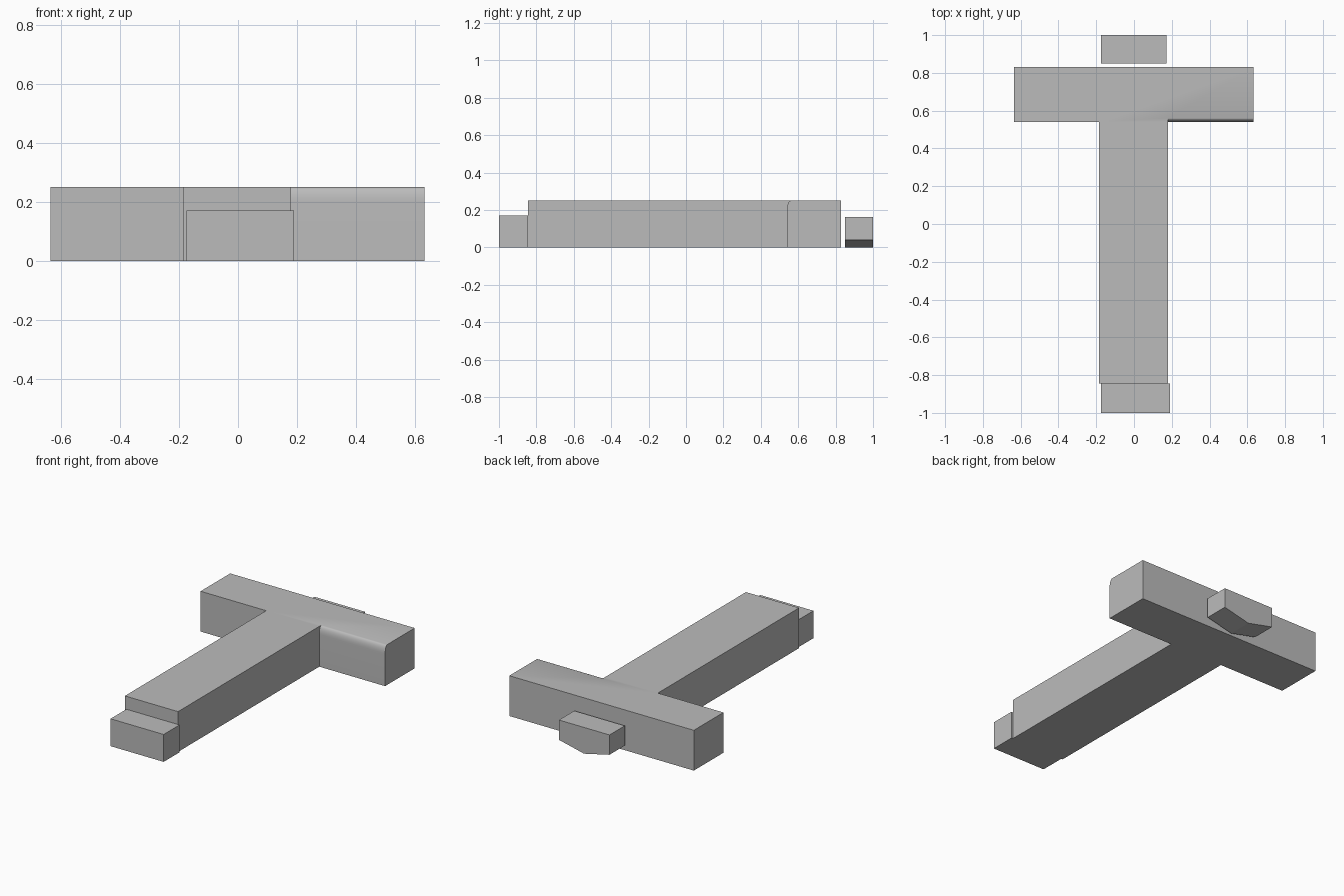
import bpy
import bmesh
from math import cos, sin, pi, radians
from mathutils import Vector

cube = bpy.data.objects.get("Cube")
if cube:
    bpy.data.objects.remove(cube, do_unlink=True)

grey = bpy.data.materials.new("plain grey")
grey.use_nodes = True
colour = (0.5, 0.5, 0.5, 1)
grey.diffuse_color = colour
grey.node_tree.nodes["Principled BSDF"].inputs["Base Color"].default_value = colour


def prism(name, points, sweep):
    """Extrude a closed 3D outline along a vector."""
    bm = bmesh.new()
    face = bm.faces.new([bm.verts.new(p) for p in points])
    grown = bmesh.ops.extrude_face_region(bm, geom=[face])["geom"]
    verts = [g for g in grown if isinstance(g, bmesh.types.BMVert)]
    bmesh.ops.translate(bm, verts=verts, vec=Vector(sweep))
    bmesh.ops.recalc_face_normals(bm, faces=bm.faces)
    mesh = bpy.data.meshes.new(name)
    bm.to_mesh(mesh)
    bm.free()
    mesh.materials.append(grey)
    obj = bpy.data.objects.new(name, mesh)
    bpy.context.collection.objects.link(obj)
    return obj


# T-shaped body: long stem with a crossbar
stem_l, stem_r, bar_l, bar_r = -0.185, 0.18, -0.635, 0.632
front, inner, back, height = -0.845, 0.54, 0.83, 0.25
outline = [(stem_l, front), (stem_r, front), (stem_r, inner), (bar_r, inner),
           (bar_r, back), (bar_l, back), (bar_l, inner), (stem_l, inner)]
body = prism("t_shaped_body", [(x, y, 0) for x, y in outline], (0, 0, height))

# Rounded upper front edge on one arm of the crossbar
depth, drop, steps = 0.02, 0.05, 6
arc = [(stem_r, inner + depth * (1 - cos(a)), height - drop * (1 - sin(a)))
       for a in (pi / 2 * i / steps for i in range(steps + 1))]
outside = [(stem_r, inner + depth, height + 0.1),
           (stem_r, inner - 0.1, height + 0.1),
           (stem_r, inner - 0.1, height - drop)]
cutter = prism("edge_cutter", arc + outside, (0.6, 0, 0))
cutter.hide_render = True

cut = body.modifiers.new("rounded edge", "BOOLEAN")
cut.operation = "DIFFERENCE"
cut.solver = "EXACT"
cut.object = cutter
bpy.ops.object.select_all(action="DESELECT")
body.select_set(True)
bpy.context.view_layer.objects.active = body
bpy.ops.object.modifier_apply(modifier=cut.name)
bpy.data.objects.remove(cutter, do_unlink=True)
bpy.ops.object.shade_smooth_by_angle(angle=radians(30))

# Low block at the foot of the stem
prism("front_block", [(-0.175, -1, 0), (0.19, -1, 0),
                      (0.19, -1, 0.17), (-0.175, -1, 0.17)], (0, 0.155, 0))

# Separate block behind the crossbar, with a shallow V underside
prism("back_block", [(-0.175, 0.85, 0.04), (0, 0.85, 0), (0.172, 0.85, 0.04),
                     (0.172, 0.85, 0.163), (-0.175, 0.85, 0.163)], (0, 0.15, 0))
